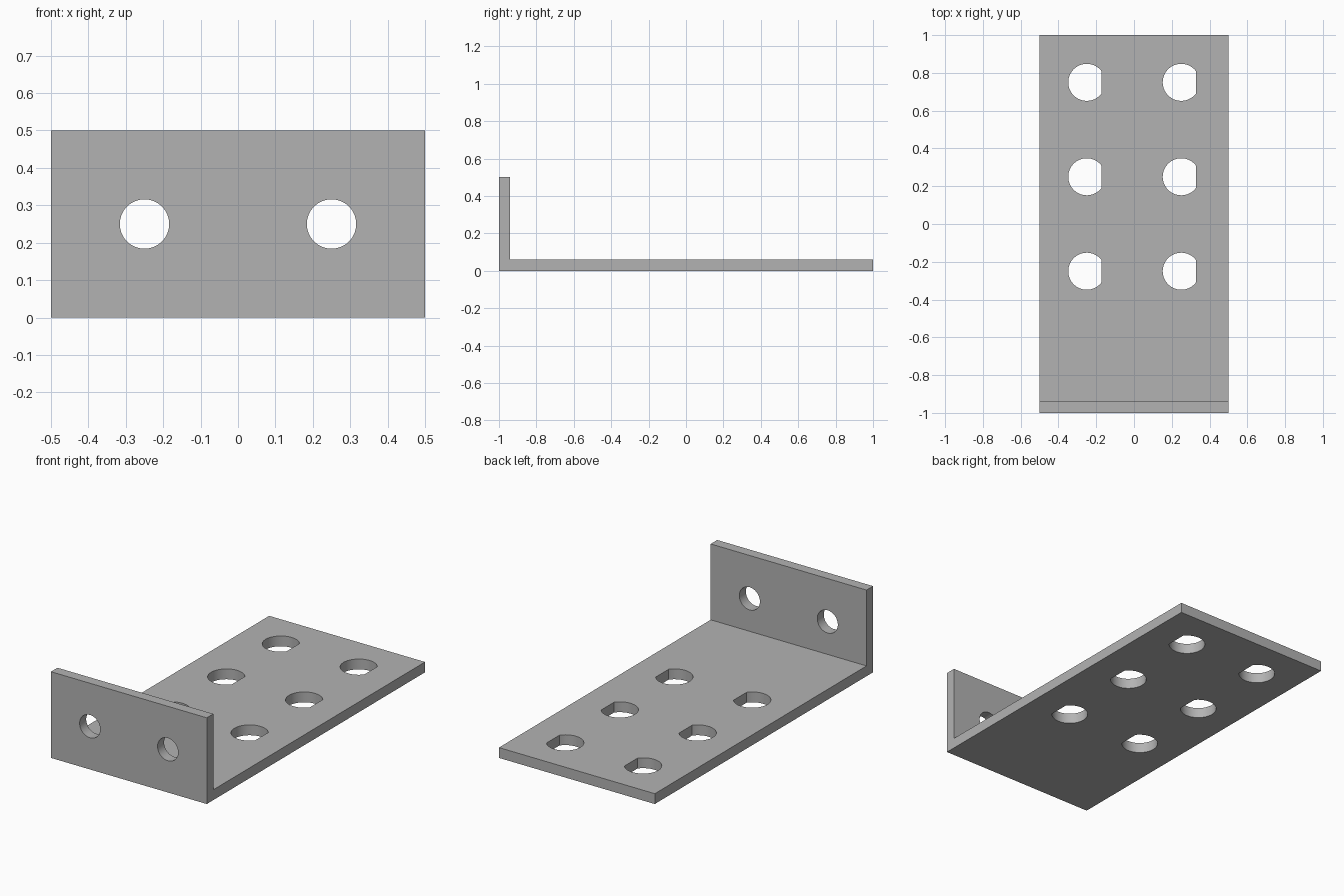
import bpy, bmesh, math
from mathutils import Matrix, Vector

default = bpy.data.objects.get("Cube")
if default:
    bpy.data.objects.remove(default, do_unlink=True)

THICK = 0.06
COLOUR = (0.45, 0.45, 0.45, 1.0)

steel = bpy.data.materials.new("grey_steel")
steel.use_nodes = True
steel.diffuse_color = COLOUR
steel.node_tree.nodes["Principled BSDF"].inputs["Base Color"].default_value = COLOUR


def prism(name, outline, depth, matrix):
    """Extrude a flat XY outline symmetrically along Z, then place it."""
    bm = bmesh.new()
    face = bm.faces.new([bm.verts.new((x, y, -depth / 2)) for x, y in outline])
    grown = bmesh.ops.extrude_face_region(bm, geom=[face])["geom"]
    tops = [v for v in grown if isinstance(v, bmesh.types.BMVert)]
    bmesh.ops.translate(bm, verts=tops, vec=(0, 0, depth))
    bm.transform(matrix)
    bmesh.ops.recalc_face_normals(bm, faces=bm.faces)
    mesh = bpy.data.meshes.new(name)
    bm.to_mesh(mesh)
    bm.free()
    mesh.materials.append(steel)
    obj = bpy.data.objects.new(name, mesh)
    bpy.context.collection.objects.link(obj)
    return obj


def circle(radius, start=0.0, sweep=math.tau, steps=64):
    angles = [start + sweep * i / steps for i in range(steps)]
    return [(radius * math.cos(a), radius * math.sin(a)) for a in angles]


def d_shape(radius, flat):
    """Circle with its +x side cut off at the given distance."""
    a = math.acos(flat / radius)
    return circle(radius, a, math.tau - 2 * a) + [(flat, -radius * math.sin(a))]


# L-shaped bracket: side profile in (y, z) extruded across x
profile = [(-1, 0), (1, 0), (1, THICK), (-1 + THICK, THICK),
           (-1 + THICK, 0.5), (-1, 0.5)]
yz_to_world = Matrix(((0, 0, 1, 0), (1, 0, 0, 0), (0, 1, 0, 0), (0, 0, 0, 1)))
bracket = prism("bracket", profile, 1.0, yz_to_world)

# Hole cutters: D-shaped in the base, round in the upright flange
cutters = []
for x in (-0.25, 0.25):
    for y in (-0.25, 0.25, 0.75):
        cutters.append(prism("base_hole_cutter", d_shape(0.098, 0.078), 0.2,
                             Matrix.Translation(Vector((x, y, THICK / 2)))))
    place = Matrix.Translation(Vector((x, -1 + THICK / 2, 0.25)))
    cutters.append(prism("flange_hole_cutter", circle(0.066), 0.2,
                         place @ Matrix.Rotation(math.pi / 2, 4, "X")))

bpy.ops.object.select_all(action="DESELECT")
bracket.select_set(True)
bpy.context.view_layer.objects.active = bracket
for cutter in cutters:
    cutter.hide_render = True
    mod = bracket.modifiers.new("hole", "BOOLEAN")
    mod.operation = "DIFFERENCE"
    mod.solver = "EXACT"
    mod.object = cutter
    bpy.ops.object.modifier_apply(modifier=mod.name)
for cutter in cutters:
    bpy.data.objects.remove(cutter, do_unlink=True)

# Smooth hole walls, crisp plate edges
bpy.ops.object.shade_smooth_by_angle(angle=math.radians(30))
